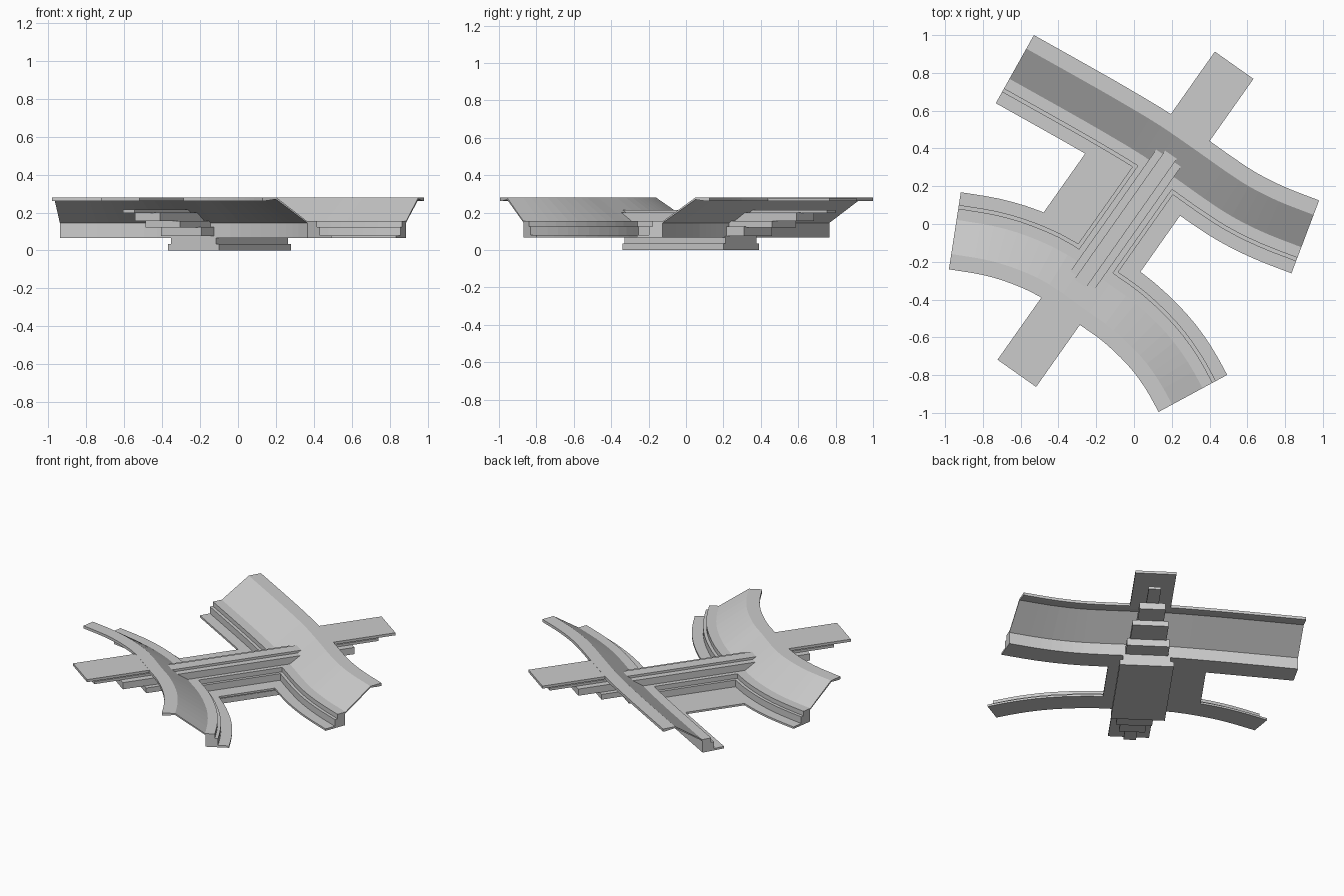
import bpy, bmesh, math
from mathutils import Vector, Matrix

cube = bpy.data.objects.get("Cube")
if cube:
    bpy.data.objects.remove(cube, do_unlink=True)

mat = bpy.data.materials.new("light_grey")
mat.use_nodes = True
GREY = (0.6, 0.6, 0.6, 1)
mat.diffuse_color = GREY
mat.node_tree.nodes["Principled BSDF"].inputs["Base Color"].default_value = GREY

# Crossing axis: local x runs along it, local y to its left
AXIS = Matrix.Translation((-0.045, 0.025, 0)) @ Matrix.Rotation(math.atan2(1.63, 1.15), 4, "Z")


def finish(name, bm):
    bmesh.ops.recalc_face_normals(bm, faces=bm.faces)
    mesh = bpy.data.meshes.new(name)
    bm.to_mesh(mesh)
    bm.free()
    mesh.materials.append(mat)
    obj = bpy.data.objects.new(name, mesh)
    bpy.context.collection.objects.link(obj)
    return obj


def axis_box(name, u, v, z):
    """Box in the crossing frame, each argument a (low, high) pair."""
    bm = bmesh.new()
    bmesh.ops.create_cube(bm, size=1)
    for vert in bm.verts:
        vert.co = [lo if c < 0 else hi for c, (lo, hi) in zip(vert.co, (u, v, z))]
    bmesh.ops.transform(bm, matrix=AXIS, verts=bm.verts)
    return finish(name, bm)


def rounded_path(points, steps=3):
    """Catmull-Rom curve through the points."""
    p = [Vector(q) for q in points]
    p = [2 * p[0] - p[1]] + p + [2 * p[-1] - p[-2]]
    path = []
    for a, b, c, d in zip(p, p[1:], p[2:], p[3:]):
        for i in range(steps):
            t = i / steps
            path.append(0.5 * (2 * b + (c - a) * t + (2 * a - 5 * b + 4 * c - d) * t * t
                               + (3 * b - a - 3 * c + d) * t ** 3))
    return path + [p[-2]]


def bank(name, points, side):
    """Sweep the embankment section along its outer edge."""
    path = rounded_path(points)
    bm = bmesh.new()
    rings = []
    for i, q in enumerate(path):
        tangent = (path[min(i + 1, len(path) - 1)] - path[max(i - 1, 0)]).normalized()
        inward = Vector((tangent.y, -tangent.x)) * side
        rings.append([bm.verts.new((*(q + inward * d), z)) for d, z in SECTION])
    n = len(SECTION)
    for r, s in zip(rings, rings[1:]):
        for k in range(n):
            m = (k + 1) % n
            bm.faces.new((r[k], r[m], s[m], s[k]))
    bm.faces.new(rings[0])
    bm.faces.new(rings[-1])
    return finish(name, bm)


# Lip, slope, kerb steps and footing, as distance inward and height
SECTION = [(0, 0.262), (0, 0.28), (0.082, 0.28), (0.265, 0.155), (0.325, 0.155),
           (0.325, 0.125), (0.345, 0.125), (0.345, 0.08), (0.413, 0.08),
           (0.413, 0.067), (0.268, 0.067), (0.268, 0.145), (0.08, 0.27), (0.02, 0.262)]

bank("back_bank", [(-0.53, 1.0), (-0.2, 0.815), (0, 0.70), (0.19, 0.585), (0.4, 0.44),
                   (0.52, 0.355), (0.65, 0.27), (0.8, 0.195), (0.98, 0.125)], 1)
bank("front_bank", [(-0.98, -0.24), (-0.8, -0.27), (-0.65, -0.315), (-0.49, -0.39),
                    (-0.285, -0.535), (-0.16, -0.625), (-0.03, -0.75), (0.06, -0.87),
                    (0.13, -0.995)], -1)

# Low floor joining the two banks
axis_box("middle_floor", (-0.25, 0.25), (-0.225, 0.375), (0.067, 0.08))

# Central layers, longer and narrower as they rise
for name, half_length, half_width, low, high in (
        ("base_plinth", 0.33, 0.165, 0, 0.035),
        ("upper_plinth", 0.33, 0.145, 0.035, 0.075),
        ("lower_beam", 0.44, 0.13, 0.075, 0.125),
        ("middle_beam", 0.61, 0.11, 0.12, 0.155),
        ("upper_beam", 0.75, 0.08, 0.155, 0.2),
        ("top_rail", 0.92, 0.038, 0.198, 0.215)):
    axis_box(name, (-half_length, half_length), (-half_width, half_width), (low, high))

# Deck slabs outside the banks
axis_box("back_deck", (0.56, 0.998), (-0.125, 0.125), (0.262, 0.279))
axis_box("front_deck", (-0.998, -0.56), (-0.125, 0.125), (0.262, 0.279))
